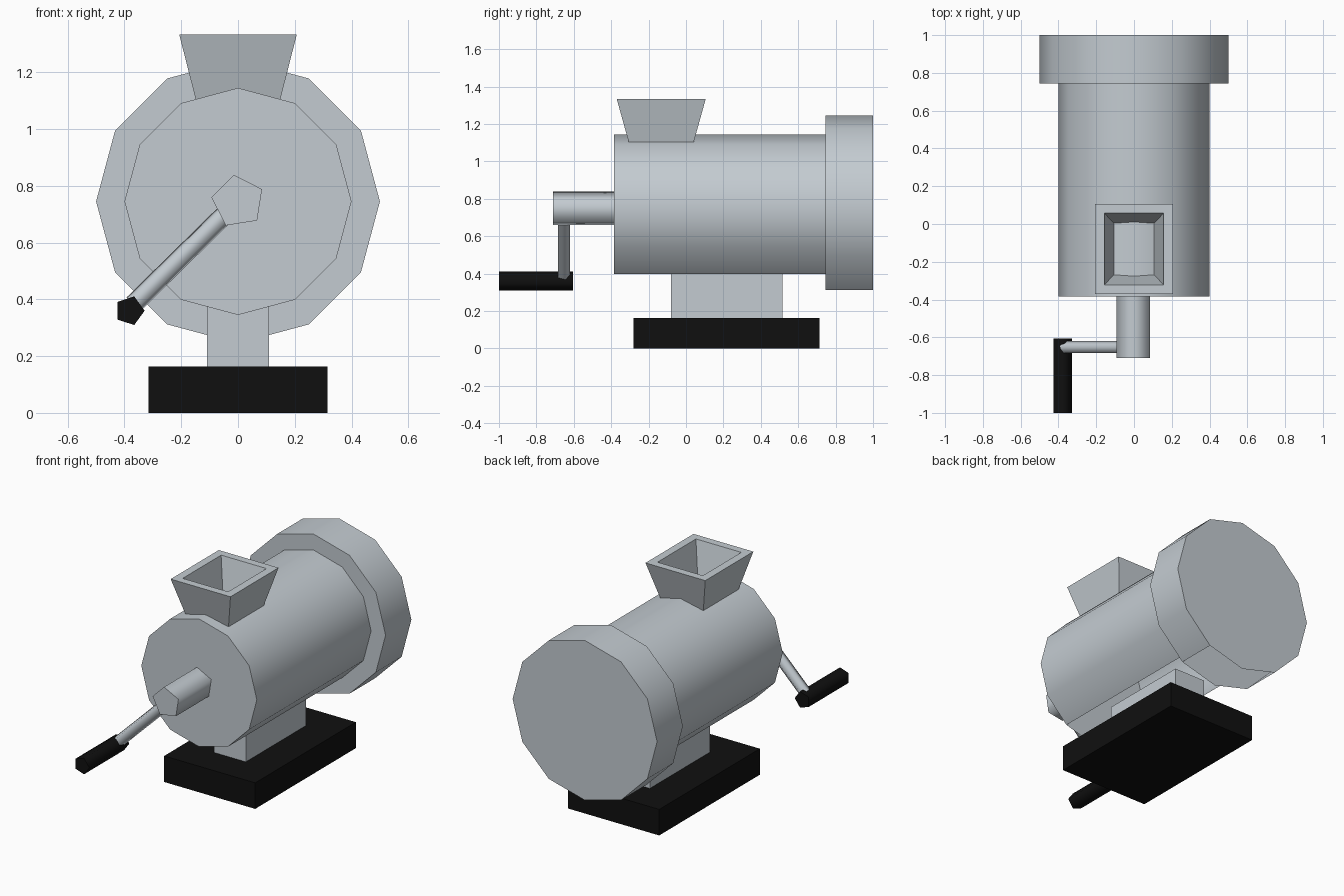
import bpy, bmesh, math
from mathutils import Vector

if "Cube" in bpy.data.objects:
    bpy.data.objects.remove(bpy.data.objects["Cube"])


def material(name, colour, rough):
    m = bpy.data.materials.new(name)
    m.use_nodes = True
    m.diffuse_color = (*colour, 1)
    shader = m.node_tree.nodes["Principled BSDF"]
    shader.inputs["Base Color"].default_value = (*colour, 1)
    shader.inputs["Roughness"].default_value = rough
    return m


STEEL = material("light grey steel", (0.55, 0.60, 0.64), 0.5)
BLACK = material("black rubber", (0.005, 0.005, 0.005), 0.7)
AXIS = 0.745  # height of the barrel axis


def finish(bm, name, mat):
    mesh = bpy.data.meshes.new(name)
    bm.to_mesh(mesh)
    bm.free()
    mesh.materials.append(mat)
    ob = bpy.data.objects.new(name, mesh)
    bpy.context.collection.objects.link(ob)
    return ob


def prism(name, mat, start, end, radius, sides, turn=0, open_sides=()):
    """Capped prism from start to end; the walls listed in open_sides are left out."""
    a, b = Vector(start), Vector(end)
    d = (b - a).normalized()
    # u is sideways and v is upward when the prism runs along y
    v = Vector((0, 0, 1)) if abs(d.z) < 0.1 else Vector((0, 1, 0))
    u = d.cross(v).normalized()
    bm = bmesh.new()
    rings = []
    for p in (a, b):
        ring = []
        for i in range(sides):
            t = math.radians(turn) + math.tau * i / sides
            ring.append(bm.verts.new(p + radius * (u * math.cos(t) + v * math.sin(t))))
        rings.append(ring)
    low, high = rings
    bm.faces.new(low)
    bm.faces.new(high[::-1])
    for i in range(sides):
        if i not in open_sides:
            j = (i + 1) % sides
            bm.faces.new((low[i], high[i], high[j], low[j])).smooth = True
    if not open_sides:
        bmesh.ops.recalc_face_normals(bm, faces=bm.faces)
    return finish(bm, name, mat)


def box(name, mat, x, y, z):
    bm = bmesh.new()
    bmesh.ops.create_cube(bm, size=1)
    for vert in bm.verts:
        for k, (lo, hi) in enumerate((x, y, z)):
            vert.co[k] = lo if vert.co[k] < 0 else hi
    return finish(bm, name, mat)


# Foot and pedestal
box("base", BLACK, (-0.315, 0.315), (-0.28, 0.715), (0, 0.163))
box("pedestal", STEEL, (-0.11, 0.11), (-0.08, 0.515), (0.002, 0.42))

# Barrel and rear collar, both open along the underside
prism("barrel", STEEL, (0, -0.385, AXIS), (0, 0.745, AXIS), 0.4, 12, 0, (8, 9))
prism("rear_collar", STEEL, (0, 0.745, AXIS), (0, 1, AXIS), 0.5, 12, 0, (8, 9))

# Crank: shaft, arm and grip
prism("crank_shaft", STEEL, (0, -0.71, AXIS), (0, -0.385, AXIS), 0.095, 5, 27)
prism("crank_arm", STEEL, (-0.03, -0.655, 0.715), (-0.368, -0.655, 0.383), 0.036, 5, 90)
prism("crank_grip", BLACK, (-0.382, -1, 0.36), (-0.382, -0.605, 0.36), 0.053, 5)


# Hopper: tapered outer wall, flat rim, tapered inner wall
def hopper():
    bm = bmesh.new()
    mid = -0.1325
    # half width in x, half depth in y, height
    levels = ((0.135, 0.159, 1.05), (0.207, 0.2375, 1.333),
              (0.157, 0.19, 1.333), (0.091, 0.12, 1.05))
    rings = [[bm.verts.new((sx * hx, mid + sy * hy, z))
              for sx, sy in ((-1, -1), (1, -1), (1, 1), (-1, 1))]
             for hx, hy, z in levels]
    for k, ring in enumerate(rings):
        nxt = rings[(k + 1) % len(rings)]
        for i in range(4):
            j = (i + 1) % 4
            bm.faces.new((ring[i], ring[j], nxt[j], nxt[i]))
    bmesh.ops.recalc_face_normals(bm, faces=bm.faces)
    return finish(bm, "hopper", STEEL)


hopper()
